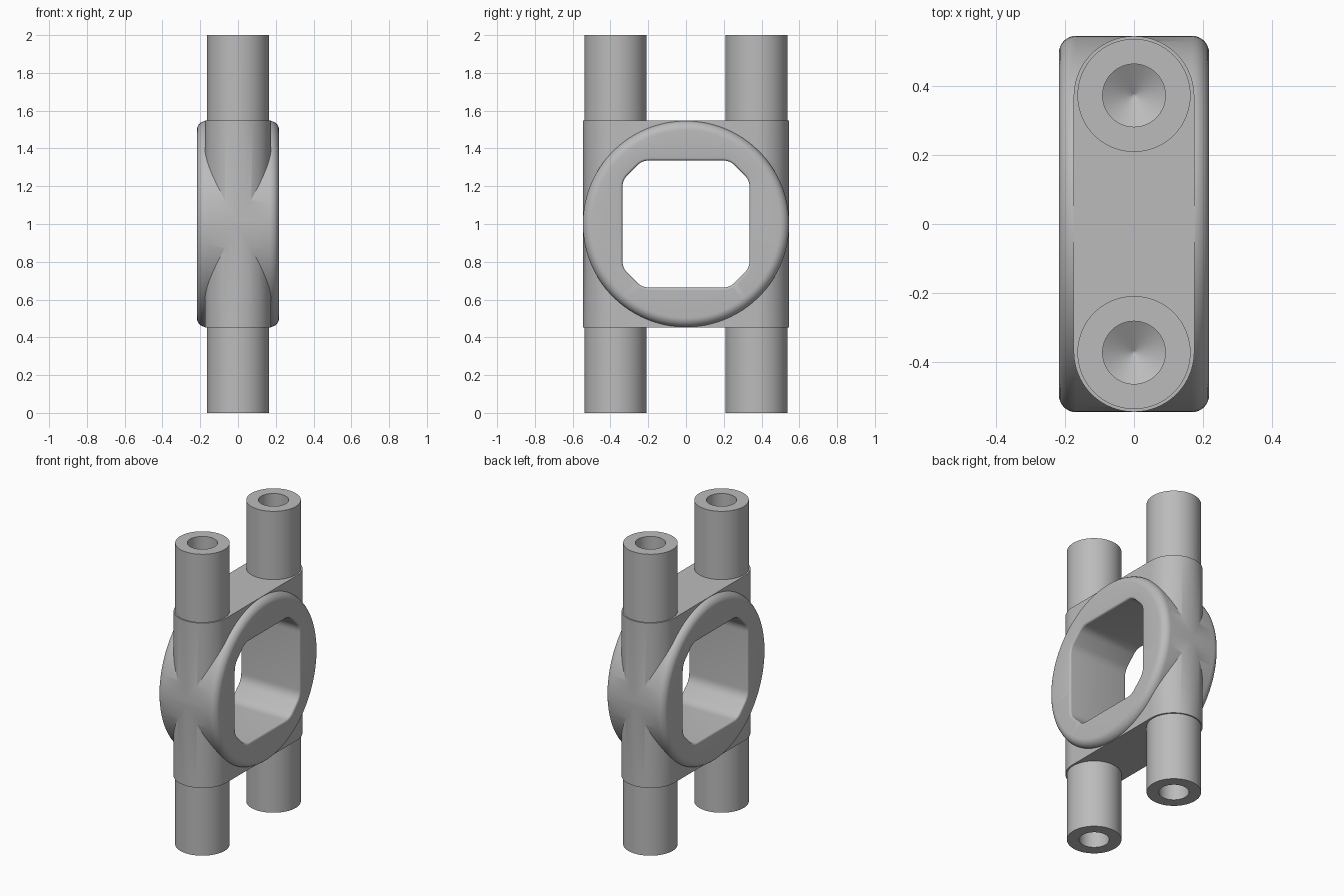
import bpy, bmesh, math
from mathutils import Matrix, Vector

if "Cube" in bpy.data.objects:
    bpy.data.objects.remove(bpy.data.objects["Cube"])

grey = bpy.data.materials.new("plain_grey")
grey.diffuse_color = (0.5, 0.5, 0.5, 1)
grey.use_nodes = True
grey.node_tree.nodes["Principled BSDF"].inputs["Base Color"].default_value = grey.diffuse_color


def finish(bm, name):
    bmesh.ops.remove_doubles(bm, verts=bm.verts, dist=1e-5)
    bmesh.ops.recalc_face_normals(bm, faces=bm.faces)
    me = bpy.data.meshes.new(name)
    bm.to_mesh(me)
    bm.free()
    me.materials.append(grey)
    ob = bpy.data.objects.new(name, me)
    bpy.context.collection.objects.link(ob)
    return ob


def lathe(name, profile, matrix, steps):
    """Spin (radius, height) points around z, then place."""
    bm = bmesh.new()
    vs = [bm.verts.new((r, 0, h)) for r, h in profile]
    edges = [bm.edges.new(p) for p in zip(vs, vs[1:])]
    bmesh.ops.spin(bm, geom=vs + edges, cent=(0, 0, 0), axis=(0, 0, 1),
                   angle=2 * math.pi, steps=steps)
    bmesh.ops.transform(bm, matrix=matrix, verts=bm.verts)
    return finish(bm, name)


def loft(name, rings):
    """Skin a list of equal-length closed rings and cap both ends."""
    bm = bmesh.new()
    loops = [[bm.verts.new(p) for p in ring] for ring in rings]
    n = len(loops[0])
    for a, b in zip(loops, loops[1:]):
        for i in range(n):
            j = (i + 1) % n
            bm.faces.new((a[i], a[j], b[j], b[i]))
    bm.faces.new(loops[0])
    bm.faces.new(loops[-1])
    return finish(bm, name)


# central web: stadium section extruded in z
outline = []
for sgn in (1, -1):
    for i in range(41):
        a = math.pi * i / 40
        outline.append((sgn * 0.175 * math.cos(a), sgn * (0.37 + 0.175 * math.sin(a))))
body = loft("link_frame", [[(x, y, z) for x, y in outline] for z in (0.453, 1.547)])

# round collar along x with filleted rims
R, W, F = 0.546, 0.218, 0.05
arc = [(R - F + F * math.cos(t), W - F + F * math.sin(t))
       for t in (math.pi / 2 * i / 8 for i in range(9))]
prof = [(0, -W)] + [(r, -h) for r, h in reversed(arc)] + arc + [(0, W)]
collar = lathe("collar", prof,
               Matrix.Translation((0, 0, 1)) @ Matrix.Rotation(math.pi / 2, 4, 'Y'), 128)

# two posts with blind drilled ends
T, B, D = 0.164, 0.091, 0.40
tip = D + 0.055
prof = [(0, tip), (B, D), (B, 0), (T, 0), (T, 2), (B, 2), (B, 2 - D), (0, 2 - tip)]
posts = [lathe("post", prof, Matrix.Translation((0, y, 0)), 64) for y in (-0.373, 0.373)]


# window cutter: square with cut corners, flared at the rims
def window_ring(x, off):
    h, c = 0.337 + off, 0.105 + 0.586 * off
    pts = [Vector(p) for p in ((h, h - c), (h - c, h), (c - h, h), (-h, h - c),
                               (-h, c - h), (c - h, -h), (h - c, -h), (h, c - h))]
    ring = []
    for i, p in enumerate(pts):
        a = p + (pts[i - 1] - p).normalized() * 0.04
        b = p + (pts[(i + 1) % 8] - p).normalized() * 0.04
        for k in range(6):
            t = k / 5
            q = a * (1 - t) ** 2 + p * 2 * t * (1 - t) + b * t * t
            ring.append((x, q.x, 1 + q.y))
    return ring


e = 0.012
flare = [(W - e + e * math.sin(t), e - e * math.cos(t))
         for t in (math.pi / 2 * i / 4 for i in range(5))] + [(0.3, e)]
window = loft("window_cutter", [window_ring(-x, o) for x, o in reversed(flare)]
              + [window_ring(x, o) for x, o in flare])

# combine parts
for tool, op in [(collar, 'UNION'), (posts[0], 'UNION'), (posts[1], 'UNION'),
                 (window, 'DIFFERENCE')]:
    m = body.modifiers.new(tool.name, 'BOOLEAN')
    m.operation, m.solver, m.object = op, 'EXACT', tool
    tool.hide_render = True
dg = bpy.context.evaluated_depsgraph_get()
mesh = bpy.data.meshes.new_from_object(body.evaluated_get(dg))
body.modifiers.clear()
body.data = mesh
for tool in [collar, window] + posts:
    bpy.data.objects.remove(tool)

# smooth shading with sharp edges kept
bpy.ops.object.select_all(action='DESELECT')
body.select_set(True)
bpy.context.view_layer.objects.active = body
bpy.ops.object.shade_smooth_by_angle(angle=math.radians(25))
